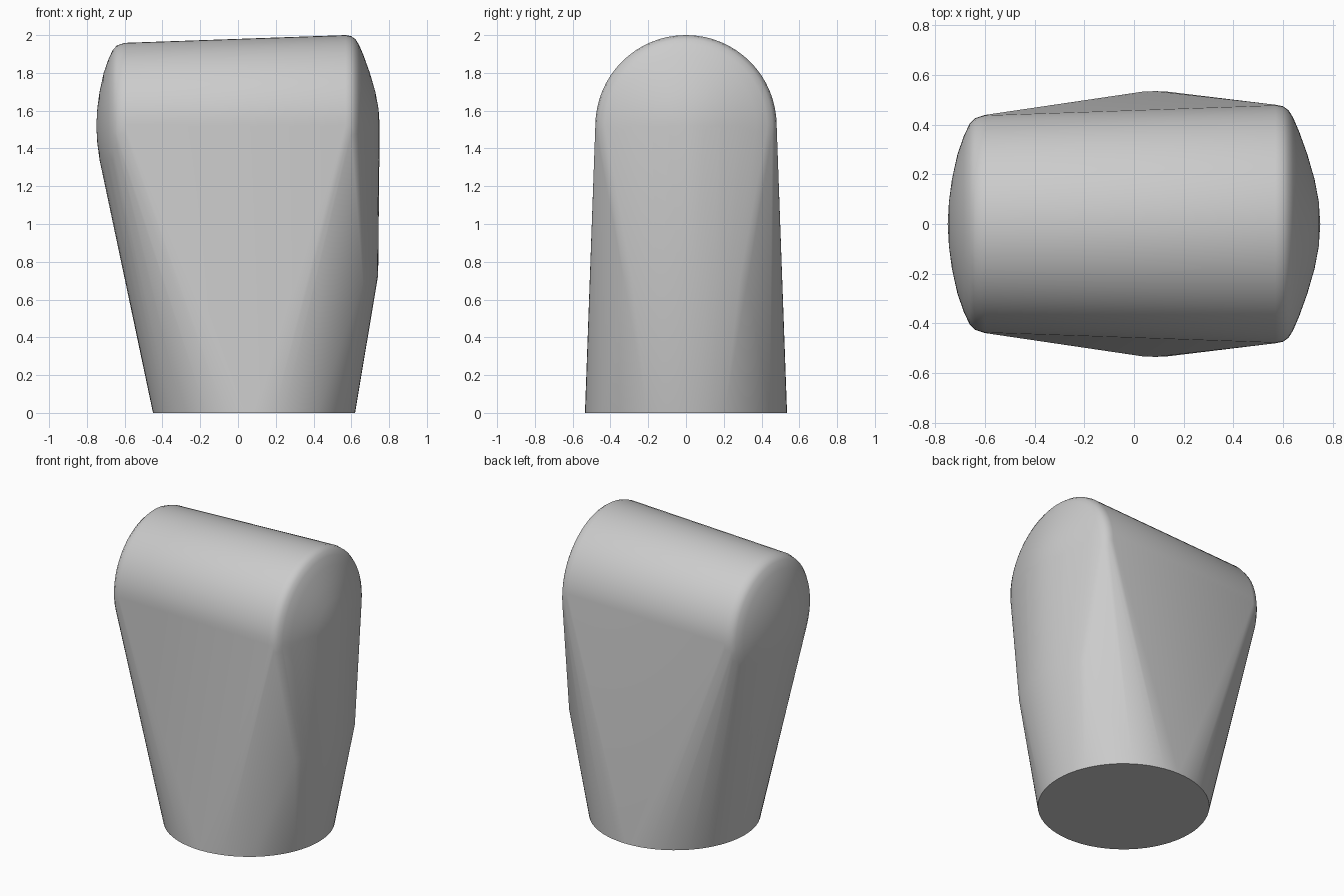
import bpy, bmesh
from math import sin, cos, pi, radians

if "Cube" in bpy.data.objects:
    bpy.data.objects.remove(bpy.data.objects["Cube"])

grey = bpy.data.materials.new("plain_grey")
grey.use_nodes = True
grey.diffuse_color = (0.6, 0.6, 0.6, 1)
grey.node_tree.nodes["Principled BSDF"].inputs["Base Color"].default_value = (0.6, 0.6, 0.6, 1)

AXIS_Z = 1.52
SEGMENTS = 64
bm = bmesh.new()


def ring(radius, place):
    """Add a circle of points, mapped to 3D by place(u, v)."""
    for i in range(SEGMENTS):
        a = 2 * pi * i / SEGMENTS
        bm.verts.new(place(radius * cos(a), radius * sin(a)))


# Round foot
ring(0.535, lambda u, v: (0.085 + u, v, 0))

# Tapered lying barrel with soft rims and domed ends: (x, radius)
left_end = [(-0.75, 0.0), (-0.745, 0.09), (-0.733, 0.18), (-0.711, 0.28),
            (-0.685, 0.355), (-0.662, 0.403), (-0.64, 0.426), (-0.6, 0.439)]
right_end = [(0.57, 0.48), (0.6, 0.474), (0.622, 0.458), (0.64, 0.43),
             (0.665, 0.372), (0.698, 0.28), (0.727, 0.18), (0.744, 0.09), (0.75, 0.0)]
for x, r in left_end + right_end:
    if r:
        ring(r, lambda u, v: (x, u, AXIS_Z + v))
    else:
        bm.verts.new((x, 0, AXIS_Z))

# Curved ridge low on the left side
for i in range(-8, 9):
    t = i / 8
    bm.verts.new((0.742 - 0.08 * t * t, 0.325 * t, 0.73 - 0.04 * t * t))

# Wrap everything in one taut skin
hull = bmesh.ops.convex_hull(bm, input=bm.verts[:])
loose = {g for g in hull["geom_interior"] + hull["geom_unused"]
         if isinstance(g, bmesh.types.BMVert)}
bmesh.ops.delete(bm, geom=list(loose), context="VERTS")
bmesh.ops.dissolve_limit(bm, angle_limit=radians(0.5), verts=bm.verts[:], edges=bm.edges[:])
bmesh.ops.recalc_face_normals(bm, faces=bm.faces[:])

mesh = bpy.data.meshes.new("tapered_body")
bm.to_mesh(mesh)
bm.free()
mesh.materials.append(grey)
body = bpy.data.objects.new("tapered_body", mesh)
bpy.context.collection.objects.link(body)

# Smooth shading with a crisp foot edge
bpy.ops.object.select_all(action="DESELECT")
body.select_set(True)
bpy.context.view_layer.objects.active = body
bpy.ops.object.shade_smooth_by_angle(angle=radians(30))
